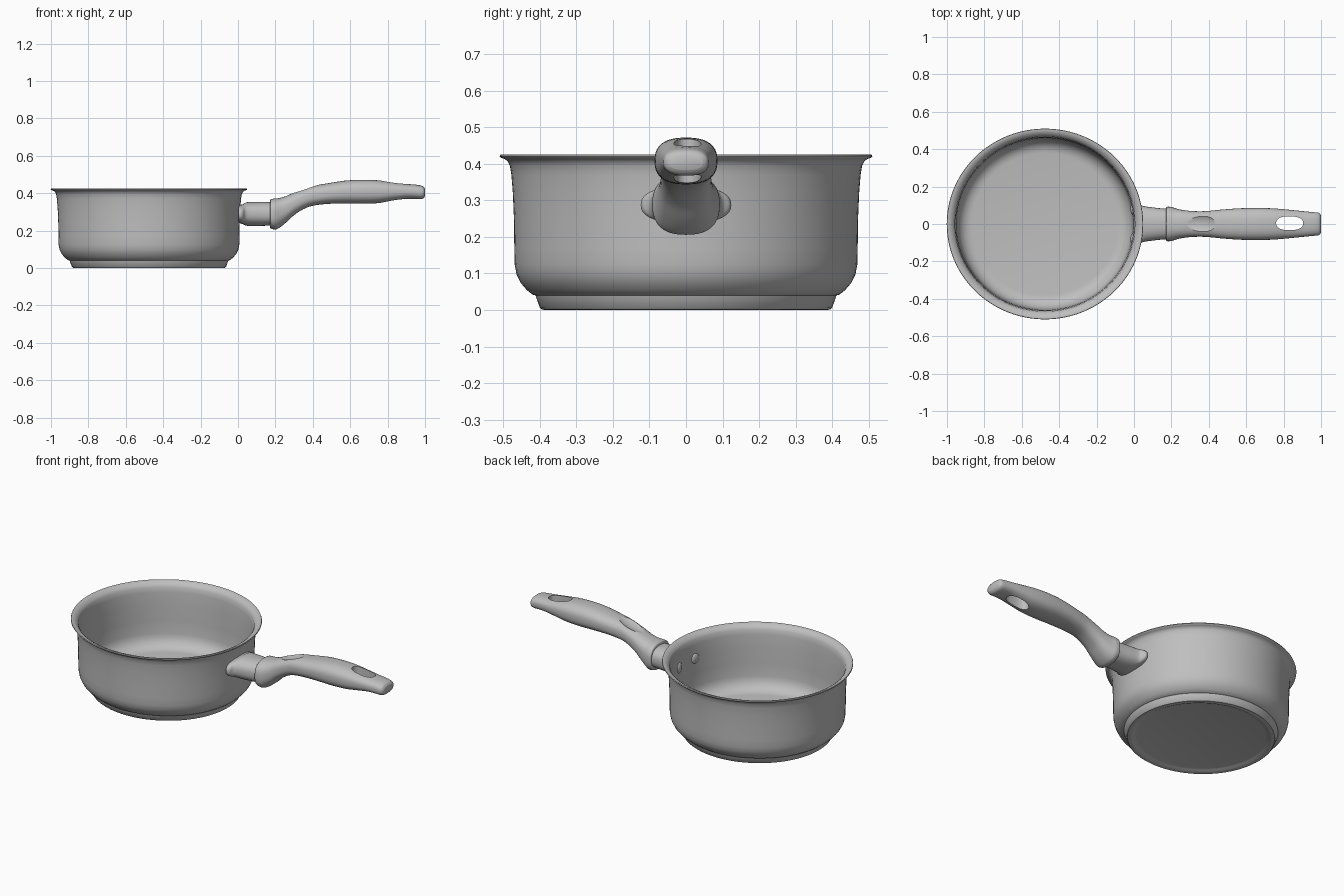
import bpy, bmesh, math
from mathutils import Matrix, Vector

if "Cube" in bpy.data.objects:
    bpy.data.objects.remove(bpy.data.objects["Cube"])

steel = bpy.data.materials.new("grey metal")
steel.use_nodes = True
GREY = (0.52, 0.52, 0.52, 1)
steel.diffuse_color = GREY
steel.node_tree.nodes["Principled BSDF"].inputs["Base Color"].default_value = GREY


def make_object(name, bm):
    bmesh.ops.recalc_face_normals(bm, faces=bm.faces)
    mesh = bpy.data.meshes.new(name)
    bm.to_mesh(mesh)
    bm.free()
    mesh.materials.append(steel)
    obj = bpy.data.objects.new(name, mesh)
    bpy.context.collection.objects.link(obj)
    return obj


def smooth(obj, degrees=35):
    bpy.ops.object.select_all(action='DESELECT')
    obj.select_set(True)
    bpy.context.view_layer.objects.active = obj
    bpy.ops.object.shade_smooth_by_angle(angle=math.radians(degrees))


def skin(bm, rings, closed_ends=True):
    """Bridge equal-sized rings of points with quads."""
    loops = [[bm.verts.new(p) for p in ring] for ring in rings]
    n = len(loops[0])
    for a, b in zip(loops, loops[1:]):
        for i in range(n):
            j = (i + 1) % n
            bm.faces.new((a[i], a[j], b[j], b[i]))
    if closed_ends:
        bm.faces.new(loops[0][::-1])
        bm.faces.new(loops[-1])


def catmull(p0, p1, p2, p3, t):
    return tuple(0.5 * (2 * b + (c - a) * t + (2 * a - 5 * b + 4 * c - d) * t * t
                        + (3 * b - a - 3 * c + d) * t ** 3)
                 for a, b, c, d in zip(p0, p1, p2, p3))


def oval(hy, hz, power, n=48):
    pts = []
    for i in range(n):
        a = 2 * math.pi * i / n
        c, s = math.cos(a), math.sin(a)
        pts.append((math.copysign(abs(c) ** (2 / power), c) * hy,
                    math.copysign(abs(s) ** (2 / power), s) * hz))
    return pts


def loft(name, sections, power, steps=1):
    """Sections are (x, half width, bottom z, top z)."""
    path = []
    last = len(sections) - 1
    for i in range(last):
        quad = [sections[max(0, min(last, i + k))] for k in (-1, 0, 1, 2)]
        path += [catmull(*quad, s / steps) for s in range(steps)]
    path.append(sections[-1])
    rings = [[(x, y, (lo + hi) / 2 + z) for y, z in oval(hy, (hi - lo) / 2, power)]
             for x, hy, lo, hi in path]
    bm = bmesh.new()
    skin(bm, rings)
    return make_object(name, bm)


def cut(obj, cutter):
    cutter.hide_render = True
    mod = obj.modifiers.new("cut", 'BOOLEAN')
    mod.operation = 'DIFFERENCE'
    mod.solver = 'EXACT'
    mod.object = cutter
    bpy.context.view_layer.objects.active = obj
    bpy.ops.object.modifier_apply(modifier=mod.name)
    bpy.data.objects.remove(cutter)


# Pot: one lathed wall, from the underside round the rim to the inner floor
CX, STRETCH, SIDES = -0.476, 1.03, 96
profile = [
    (0.345, 0.010), (0.358, 0.007), (0.370, 0.001), (0.380, 0.000), (0.394, 0.001),
    (0.400, 0.006), (0.410, 0.034), (0.412, 0.040), (0.420, 0.042), (0.436, 0.055),
    (0.453, 0.075), (0.464, 0.098), (0.469, 0.125), (0.470, 0.170), (0.471, 0.250),
    (0.474, 0.320), (0.478, 0.370), (0.482, 0.395), (0.489, 0.408), (0.498, 0.414),
    (0.507, 0.417), (0.510, 0.421), (0.508, 0.426), (0.500, 0.426), (0.488, 0.421),
    (0.476, 0.412), (0.468, 0.399), (0.464, 0.370), (0.460, 0.300), (0.457, 0.200),
    (0.455, 0.125), (0.450, 0.100), (0.438, 0.077), (0.420, 0.060), (0.400, 0.051),
    (0.380, 0.048),
]
bm = bmesh.new()
angles = [2 * math.pi * i / SIDES for i in range(SIDES)]
skin(bm, [[(CX + r * STRETCH * math.cos(a), r * math.sin(a), z) for a in angles]
          for r, z in profile])
smooth(make_object("pot", bm))

# Flared bracket between the wall and the handle
smooth(loft("handle_bracket", [
    (0.003, 0.120, 0.242, 0.335), (0.014, 0.124, 0.238, 0.338),
    (0.026, 0.118, 0.235, 0.341), (0.036, 0.104, 0.230, 0.347),
    (0.050, 0.096, 0.226, 0.352), (0.090, 0.090, 0.225, 0.353),
    (0.140, 0.084, 0.226, 0.353), (0.185, 0.081, 0.228, 0.352)], 2.4, 3), 50)

# Grip with a deep heel, a waist and a swollen middle
grip = loft("handle", [
    (0.172, 0.086, 0.216, 0.364), (0.177, 0.092, 0.211, 0.369),
    (0.200, 0.091, 0.206, 0.372), (0.225, 0.083, 0.218, 0.375),
    (0.260, 0.075, 0.246, 0.386), (0.300, 0.070, 0.283, 0.404),
    (0.350, 0.068, 0.315, 0.424), (0.400, 0.070, 0.333, 0.440),
    (0.480, 0.078, 0.343, 0.453), (0.570, 0.084, 0.345, 0.467),
    (0.660, 0.086, 0.344, 0.472), (0.750, 0.083, 0.347, 0.469),
    (0.830, 0.076, 0.359, 0.459), (0.900, 0.069, 0.369, 0.450),
    (0.950, 0.064, 0.369, 0.446), (0.975, 0.062, 0.368, 0.442),
    (0.991, 0.058, 0.373, 0.436), (1.000, 0.046, 0.384, 0.424)], 2.5, 4)

# Thumb dimple
bm = bmesh.new()
tilt = Matrix.Rotation(math.radians(-18), 4, 'Y')
bmesh.ops.create_uvsphere(bm, u_segments=48, v_segments=24, radius=1,
                          matrix=Matrix.Translation((0.350, 0, 0.462)) @ tilt
                          @ Matrix.Diagonal((0.130, 0.070, 0.052, 1)))
cut(grip, make_object("dimple_cutter", bm))

# Hanging hole
bm = bmesh.new()
skin(bm, [[(0.832 + x, 0.004 + y, z) for x, y in oval(0.072, 0.037, 2.4)]
          for z in (0.2, 0.6)])
cut(grip, make_object("hole_cutter", bm))
smooth(grip)

# Two rivet heads on the inner wall
for side, label in ((1, "left"), (-1, "right")):
    y = 0.075 * side
    bm = bmesh.new()
    bmesh.ops.create_uvsphere(bm, u_segments=24, v_segments=12, radius=1,
                              matrix=Matrix.Translation((-0.007, y, 0.29))
                              @ Matrix.Rotation(0.16 * side, 4, 'Z')
                              @ Matrix.Diagonal((0.012, 0.030, 0.030, 1)))
    smooth(make_object(label + "_rivet", bm), 60)
